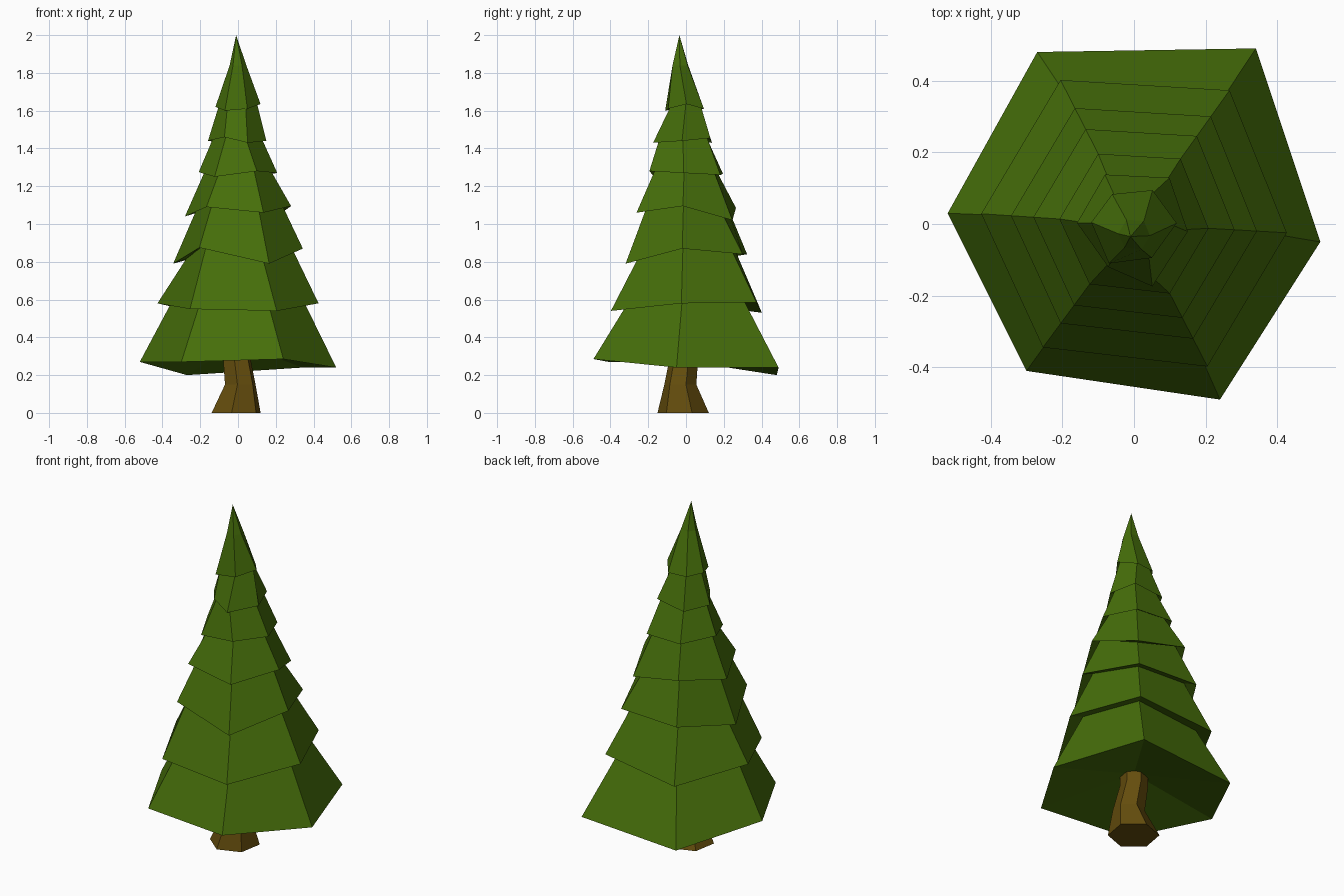
import bpy, math

if "Cube" in bpy.data.objects:
    bpy.data.objects.remove(bpy.data.objects["Cube"])


def material(name, color):
    m = bpy.data.materials.new(name)
    m.diffuse_color = (*color, 1)
    m.use_nodes = True
    m.node_tree.nodes["Principled BSDF"].inputs["Base Color"].default_value = m.diffuse_color
    return m


def skin(name, rings, mat, tip=None, hollow=None):
    """Join equal-sized rings; close the ends flat, or to a tip / hollow point."""
    n = len(rings[0])
    verts = [v for ring in rings for v in ring]
    last = (len(rings) - 1) * n
    faces = []
    for r in range(len(rings) - 1):
        for i in range(n):
            j = (i + 1) % n
            faces.append((r * n + i, r * n + j, (r + 1) * n + j, (r + 1) * n + i))
    if hollow:
        verts.append(hollow)
        faces += [((i + 1) % n, i, len(verts) - 1) for i in range(n)]
    else:
        faces.append(list(range(n))[::-1])
    if tip:
        verts.append(tip)
        faces += [(last + i, last + (i + 1) % n, len(verts) - 1) for i in range(n)]
    else:
        faces.append(list(range(last, last + n)))
    me = bpy.data.meshes.new(name)
    me.from_pydata(verts, [], faces)
    me.materials.append(mat)
    ob = bpy.data.objects.new(name, me)
    bpy.context.collection.objects.link(ob)
    return ob


green = material("needles", (0.06, 0.155, 0.003))
brown = material("bark", (0.13, 0.075, 0.004))

# Uneven hexagon outlines, counter-clockwise from front left
skirt = [(-.30, -.41), (.24, -.49), (.52, -.05), (.34, .49), (-.27, .48), (-.52, .03)]
upper = [(-.31, -.42), (.25, -.485), (.52, -.03), (.325, .455), (-.25, .49), (-.52, .035)]
crown = [(-.24, -.40), (.17, -.58), (.50, -.07), (.33, .43), (-.27, .46), (-.53, .01)]
peak = [(-.31, -.49), (.22, -.42), (.53, .01), (.23, .42), (-.27, .37), (-.53, .02)]

# Each tier: outline, size, then the rim height at each corner
tiers = [
    (skirt, 1.00, (.27, .285, .24, .24, .20, .27)),
    (upper, 0.82, (.55, .54, .58, .585, .53, .58)),
    (upper, 0.66, (.875, .79, .87, .84, .84, .79)),
    (upper, 0.54, (1.09, 1.06, 1.095, 1.02, 1.085, 1.04)),
    (upper, 0.40, (1.25, 1.28, 1.27, 1.26, 1.265, 1.275)),
    (crown, 0.30, (1.46, 1.43, 1.44, 1.455, 1.43, 1.44)),
    (peak, 0.225, (1.60, 1.61, 1.635, 1.61, 1.61, 1.62)),
]

# Foliage: every rim above the skirt overhangs a narrower waist
rings = []
for k, (shape, s, heights) in enumerate(tiers):
    rim = [(x * s, y * s, z) for (x, y), z in zip(shape, heights)]
    if k:
        rings.append([(x * .80, y * .80, z + .025) for x, y, z in rim])
    rings.append(rim)
rings.append([(x * .085, y * .085 - .03, 1.84) for x, y in upper])
skin("foliage", rings, green, tip=(-.01, -.035, 2.0), hollow=(0, 0, .37))

# Trunk: flared, slightly crooked hexagonal column
trunk = []
for cx, cy, z, r in [(-.01, -.015, 0, .138), (.012, -.03, .15, .086), (-.008, -.01, .30, .076),
                     (-.008, -.01, .40, .076)]:
    angles = [math.radians(20 + 60 * i) for i in range(6)]
    trunk.append([(cx + r * math.cos(a), cy + r * math.sin(a), z) for a in angles])
skin("trunk", trunk, brown)
